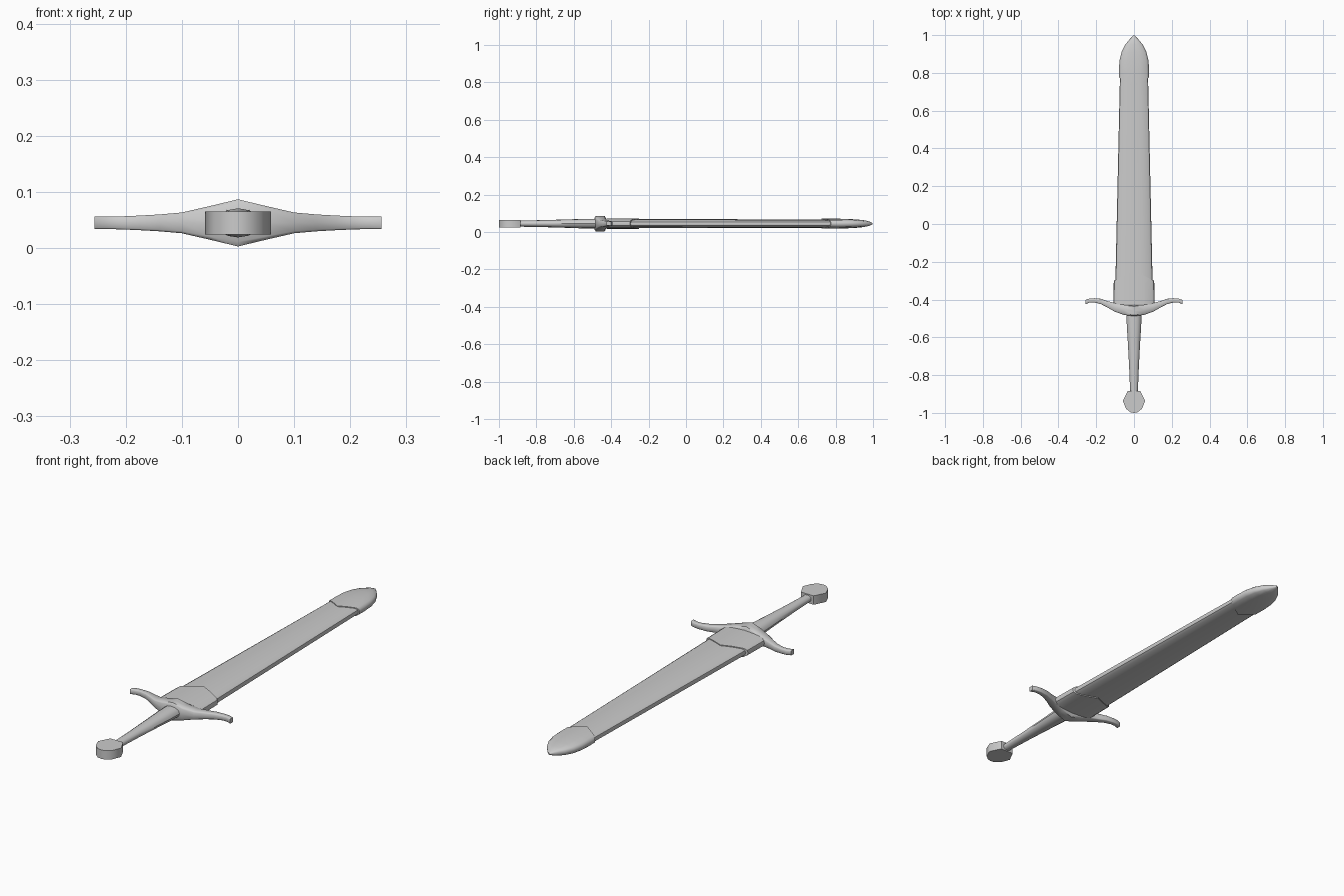
import bpy, bmesh, math

if "Cube" in bpy.data.objects:
    bpy.data.objects.remove(bpy.data.objects["Cube"])

ZC = 0.045  # height of the sword's mid plane

# Quarter outlines (fraction of half width, fraction of half thickness)
FLAT = [(1, 0), (0.97, 0.4), (0.85, 0.7), (0.45, 0.9), (0, 1)]
ROUND = [(1, 0), (0.87, 0.5), (0.5, 0.87), (0, 1)]
BLOCK = [(1, 0), (1, 0.8), (0.8, 1), (0, 1)]


def full_ring(quarter):
    """Mirror a quarter outline into a closed ring."""
    half = quarter + [(-a, b) for a, b in reversed(quarter[:-1])]
    return half + [(a, -b) for a, b in reversed(half[1:-1])]


def finish(bm, name, angle=40):
    bmesh.ops.recalc_face_normals(bm, faces=bm.faces)
    mesh = bpy.data.meshes.new(name)
    bm.to_mesh(mesh)
    bm.free()
    obj = bpy.data.objects.new(name, mesh)
    bpy.context.collection.objects.link(obj)
    bpy.ops.object.select_all(action='DESELECT')
    obj.select_set(True)
    bpy.context.view_layer.objects.active = obj
    bpy.ops.object.shade_smooth_by_angle(angle=math.radians(angle))
    return obj


def loft(name, quarter, stations, place, angle=40):
    """Skin rings; place(station, a, b) returns each ring point."""
    ring = full_ring(quarter)
    n = len(ring)
    bm = bmesh.new()
    rows = [[bm.verts.new(place(s, a, b)) for a, b in ring] for s in stations]
    for r0, r1 in zip(rows, rows[1:]):
        for i in range(n):
            j = (i + 1) % n
            bm.faces.new((r0[i], r0[j], r1[j], r1[i]))
    # caps pair upper and lower points so V-shaped ends stay clean
    for r in (rows[0], rows[-1]):
        for i in range(n // 2):
            quad = [r[i], r[i + 1], r[(n - i - 1) % n], r[(n - i) % n]]
            bm.faces.new(list(dict.fromkeys(quad)))
    return finish(bm, name, angle)


def along_y(s, a, b):
    """Station: y, half width, half thickness, V offset at the centre."""
    y, w, h, v = s
    return (a * w, y + v * (1 - abs(a)), ZC + b * h)


def along_x(s, a, b):
    """Station: x, y, half depth, half height."""
    x, y, d, h = s
    return (x, y + a * d, ZC + b * h)


# Scabbard body
loft("scabbard", FLAT, [(-0.42, 0.101, 0.0245, 0), (0.84, 0.073, 0.0225, 0)], along_y)

# Throat collar with a pointed upper edge
loft("scabbard_throat", FLAT,
     [(-0.425, 0.109, 0.0285, 0), (-0.30, 0.107, 0.028, 0.05)], along_y)

# Chape with a pointed lower edge and an arched tip
loft("scabbard_chape", FLAT,
     [(0.775, 0.079, 0.0265, -0.05), (0.81, 0.080, 0.0265, 0),
      (0.865, 0.077, 0.025, 0), (0.91, 0.066, 0.0225, 0),
      (0.95, 0.046, 0.0185, 0), (0.98, 0.021, 0.012, 0),
      (0.998, 0.003, 0.003, 0)], along_y)

# Cross guard with curved arms
arm = [(0.05, -0.455, 0.027, 0.030), (0.10, -0.442, 0.023, 0.0185),
       (0.14, -0.425, 0.017, 0.015), (0.175, -0.410, 0.014, 0.013),
       (0.21, -0.404, 0.011, 0.0115), (0.235, -0.405, 0.011, 0.011),
       (0.256, -0.413, 0.011, 0.011)]
stations = ([(-x, y, d, h) for x, y, d, h in reversed(arm)]
            + [(0, -0.459, 0.029, 0.042)] + arm)
loft("cross_guard", BLOCK, stations, along_x, 50)

# Grip
loft("grip", ROUND,
     [(-0.45, 0.041, 0.026, 0), (-0.54, 0.038, 0.026, 0), (-0.62, 0.033, 0.023, 0),
      (-0.75, 0.026, 0.019, 0), (-0.90, 0.020, 0.016, 0)], along_y)

# Pommel: thick faceted disc
side = [(0.033, -0.885), (0.059, -0.937), (0.042, -0.978), (0.018, -0.997)]
outline = side + [(0, -1.0)] + [(-x, y) for x, y in reversed(side)]
bm = bmesh.new()
face = bm.faces.new([bm.verts.new((x, y, ZC - 0.0205)) for x, y in outline])
new = bmesh.ops.extrude_face_region(bm, geom=[face])["geom"]
bmesh.ops.translate(bm, vec=(0, 0, 0.041),
                    verts=[g for g in new if isinstance(g, bmesh.types.BMVert)])
finish(bm, "pommel", 60)
